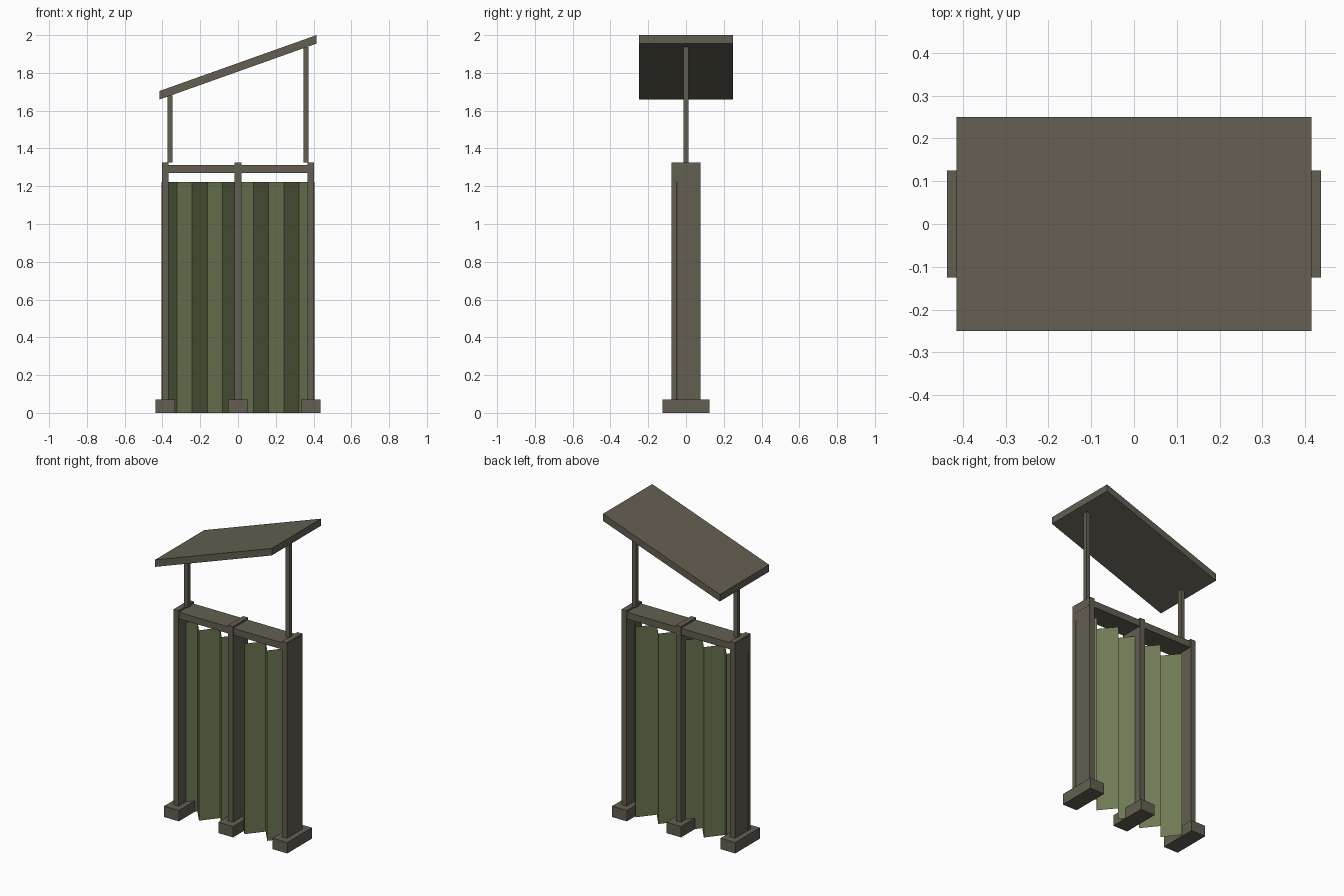
import bpy
import bmesh

cube = bpy.data.objects.get("Cube")
if cube:
    bpy.data.objects.remove(cube, do_unlink=True)


def make_material(name, color):
    mat = bpy.data.materials.new(name)
    mat.use_nodes = True
    rgba = (*color, 1.0)
    mat.diffuse_color = rgba
    bsdf = mat.node_tree.nodes["Principled BSDF"]
    bsdf.inputs["Base Color"].default_value = rgba
    bsdf.inputs["Roughness"].default_value = 0.9
    return mat


WOOD = make_material("weathered_wood", (0.127, 0.114, 0.084))
CLOTH = make_material("olive_cloth", (0.156, 0.188, 0.087))


def add_object(name, bm, mat):
    mesh = bpy.data.meshes.new(name)
    bm.to_mesh(mesh)
    bm.free()
    mesh.materials.append(mat)
    obj = bpy.data.objects.new(name, mesh)
    bpy.context.collection.objects.link(obj)
    return obj


def box(name, x, width, depth, bottom, top, slope=0.0):
    """Box centred on y = 0; slope shears it upward along x."""
    bm = bmesh.new()
    bmesh.ops.create_cube(bm, size=1)
    for v in bm.verts:
        v.co.x = x + v.co.x * width
        v.co.y *= depth
        v.co.z = bottom + (v.co.z + 0.5) * (top - bottom) + slope * (v.co.x - x)
    return add_object(name, bm, WOOD)


# Uprights and their feet
for side, x in (("right", -0.385), ("middle", 0.0), ("left", 0.385)):
    box(side + "_upright", x, 0.035, 0.155, 0.0, 1.325)
    box(side + "_foot", x, 0.105, 0.25, 0.0, 0.07)

# Top rail joining the uprights
box("top_rail", 0.0, 0.807, 0.145, 1.27, 1.313)

# Posts and sloping roof
box("right_roof_post", -0.36, 0.027, 0.027, 1.325, 1.68)
box("left_roof_post", 0.36, 0.027, 0.027, 1.325, 1.936)
box("roof_panel", 0.0, 0.83, 0.5, 1.807, 1.852, slope=0.356)

# Pleated curtain: a zigzag profile extruded upward
FOLDS = 10
bm = bmesh.new()
profile = [bm.verts.new(((i / FOLDS - 0.5) * 0.808, 0.05 if i % 2 else -0.05, 0.0))
           for i in range(FOLDS + 1)]
edges = [bm.edges.new(pair) for pair in zip(profile, profile[1:])]
result = bmesh.ops.extrude_edge_only(bm, edges=edges)
for v in result["geom"]:
    if isinstance(v, bmesh.types.BMVert):
        v.co.z = 1.222
bmesh.ops.recalc_face_normals(bm, faces=bm.faces)
bm.faces.ensure_lookup_table()
if bm.faces[0].normal.y > 0:
    bmesh.ops.reverse_faces(bm, faces=bm.faces)
add_object("pleated_curtain", bm, CLOTH)
